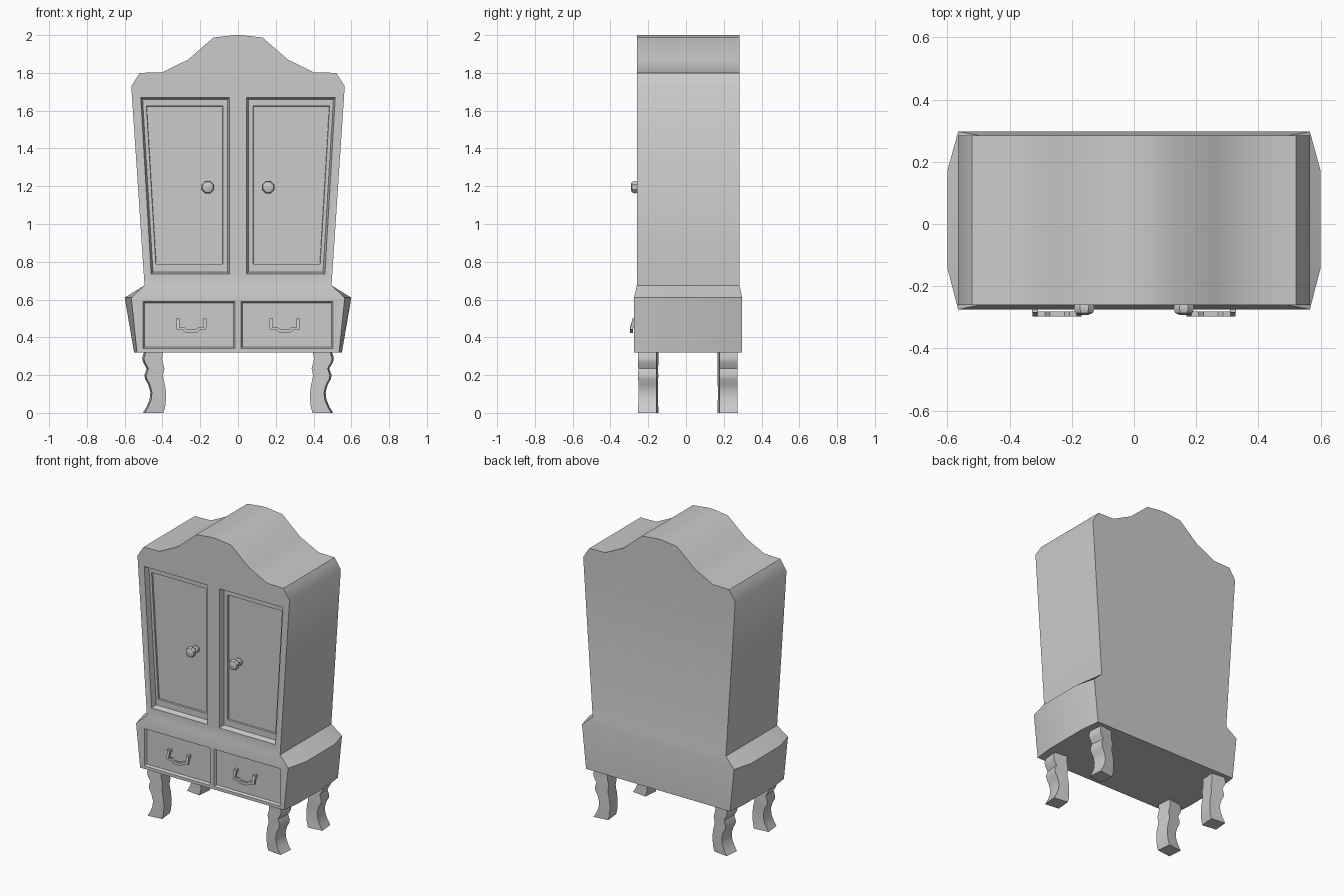
import bpy, bmesh, math
from mathutils import Matrix, Vector

cube = bpy.data.objects.get("Cube")
if cube:
    bpy.data.objects.remove(cube, do_unlink=True)

grey = bpy.data.materials.new("plain grey")
grey.use_nodes = True
grey.diffuse_color = (0.6, 0.6, 0.6, 1)
grey.node_tree.nodes["Principled BSDF"].inputs["Base Color"].default_value = (0.6, 0.6, 0.6, 1)


def add_object(name, bm):
    bmesh.ops.recalc_face_normals(bm, faces=bm.faces)
    mesh = bpy.data.meshes.new(name)
    bm.to_mesh(mesh)
    bm.free()
    mesh.materials.append(grey)
    obj = bpy.data.objects.new(name, mesh)
    bpy.context.collection.objects.link(obj)
    return obj


def smooth(obj, degrees):
    bpy.ops.object.select_all(action='DESELECT')
    obj.select_set(True)
    bpy.context.view_layer.objects.active = obj
    bpy.ops.object.shade_smooth_by_angle(angle=math.radians(degrees))


def loft(rings, clean=False):
    """Skin a list of equal-length point rings and cap both ends."""
    bm = bmesh.new()
    rows = [[bm.verts.new(p) for p in ring] for ring in rings]
    n = len(rows[0])
    for a, b in zip(rows, rows[1:]):
        for i in range(n):
            j = (i + 1) % n
            bm.faces.new((a[i], a[j], b[j], b[i]))
    bm.faces.new(rows[0])
    bm.faces.new(rows[-1])
    if clean:
        bmesh.ops.dissolve_limit(bm, angle_limit=0.01, verts=bm.verts, edges=bm.edges)
    return bm


def carcass_ring(z, corner, side, front, back):
    half = [(corner, front), (side, -0.14), (side, 0.17), (corner, back)]
    return [(x, y, z) for x, y in half] + [(-x, y, z) for x, y in reversed(half)]


def cut(body, outline, y_front, y_back, inset):
    """Sink a panel whose walls lean inwards by the inset."""
    cx = sum(p[0] for p in outline) / len(outline)
    cz = sum(p[1] for p in outline) / len(outline)
    outer = [(x, y_front, z) for x, z in outline]
    inner = [(x - math.copysign(inset, x - cx), y_back, z - math.copysign(inset, z - cz))
             for x, z in outline]
    lead = [(x, y_front - 0.05, z) for x, z in outline]
    cutter = add_object("cutter", loft([lead, outer, inner]))
    cutter.hide_render = True
    mod = body.modifiers.new("panel", 'BOOLEAN')
    mod.operation = 'DIFFERENCE'
    mod.solver = 'EXACT'
    mod.object = cutter
    bpy.context.view_layer.objects.active = body
    bpy.ops.object.modifier_apply(modifier=mod.name)
    bpy.data.objects.remove(cutter, do_unlink=True)


# Carcass: flared drawer base, tapering cabinet and arched crown
FRONT, BASE_FRONT = -0.26, -0.275
levels = [carcass_ring(0.32, 0.535, 0.55, BASE_FRONT, 0.297),
          carcass_ring(0.61, 0.565, 0.60, BASE_FRONT, 0.297)]
for z, x in [(0.675, 0.495), (1.73, 0.565), (1.8, 0.52), (1.803, 0.40),
             (1.87, 0.265), (1.987, 0.13), (2.0, 0.02)]:
    levels.append(carcass_ring(z, x, x, FRONT, 0.284))
body = add_object("cabinet_body", loft(levels, clean=True))

# Sunken doors and drawer fronts
for s in (-1, 1):
    door = [(0.045, 0.735), (0.46, 0.735), (0.515, 1.67), (0.045, 1.67)]
    panel = [(0.08, 0.787), (0.435, 0.787), (0.485, 1.625), (0.08, 1.625)]
    drawer = [(0.015, 0.34), (0.503, 0.34), (0.503, 0.59), (0.015, 0.59)]
    for outline, front, back, inset in ((door, FRONT, FRONT + 0.035, 0.01),
                                        (panel, FRONT + 0.035, FRONT + 0.045, 0.002),
                                        (drawer, BASE_FRONT, BASE_FRONT + 0.015, 0.008)):
        cut(body, [(s * x, z) for x, z in outline], front, back, inset)
smooth(body, 37)

# Door knobs: eight-sided turned profile of (radius, y)
knob_profile = [(0.026, -0.212), (0.024, -0.226), (0.013, -0.232), (0.013, -0.252),
                (0.033, -0.26), (0.036, -0.272), (0.03, -0.286), (0.014, -0.292)]
for side, s in (("right", -1), ("left", 1)):
    rings = []
    for r, y in knob_profile:
        angles = [math.tau * (i + 0.5) / 8 for i in range(8)]
        rings.append([(s * 0.16 + r * math.cos(a), y, 1.195 + r * math.sin(a)) for a in angles])
    smooth(add_object(side + "_door_knob", loft(rings)), 40)

# Drawer pulls: square bar swept along a sagging path, with two mounts
path = [(-0.071, 0.492), (-0.071, 0.446), (-0.042, 0.446), (-0.025, 0.432),
        (0.025, 0.432), (0.042, 0.446), (0.071, 0.446), (0.071, 0.492)]
for side, s in (("right", -1), ("left", 1)):
    rings = []
    for i, (x, z) in enumerate(path):
        here = Vector((x, z))
        before = Vector(path[max(i - 1, 0)])
        after = Vector(path[min(i + 1, len(path) - 1)])
        along = (after - before).normalized()
        across = Vector((-along.y, along.x)) * 0.009
        depth = -0.276 if i in (0, len(path) - 1) else -0.289
        rings.append([(s * 0.247 + here.x + k * across.x, depth + d, here.y + k * across.y)
                      for k, d in ((-1, -0.008), (1, -0.008), (1, 0.008), (-1, 0.008))])
    bm = loft(rings)
    for x in (-0.071, 0.071):
        place = Matrix.Translation((s * 0.247 + x, -0.27, 0.49)) @ Matrix.Diagonal((0.018, 0.03, 0.018, 1))
        bmesh.ops.create_cube(bm, size=1, matrix=place)
    smooth(add_object(side + "_drawer_pull", bm), 30)

# Legs: wavy square posts, turned slightly outwards
leg_profile = [(0.0, 0.395, 0.503), (0.03, 0.386, 0.485), (0.07, 0.382, 0.468),
               (0.11, 0.382, 0.464), (0.15, 0.387, 0.475), (0.18, 0.395, 0.492),
               (0.2, 0.397, 0.495), (0.235, 0.39, 0.483), (0.27, 0.4, 0.503),
               (0.29, 0.402, 0.507), (0.33, 0.395, 0.495)]
turn = math.radians(6)
for row, cy, f in (("front", -0.2, 1), ("back", 0.22, -1)):
    for side, s in (("right", -1), ("left", 1)):
        rings = []
        for z, inner, outer in leg_profile:
            cx, hx = (inner + outer) / 2, (outer - inner) / 2 - 0.004
            hy = 0.042 + 0.1 * (hx - 0.035)
            ring = []
            for u, v in ((-hx, -hy), (hx, -hy), (hx, hy), (-hx, hy)):
                px = u * math.cos(turn) - v * math.sin(turn) * -1
                py = v * math.cos(turn) - u * math.sin(turn)
                ring.append((s * (cx + px), cy + f * py * 1.12, z))
            rings.append(ring)
        smooth(add_object(f"{row}_{side}_leg", loft(rings)), 40)
